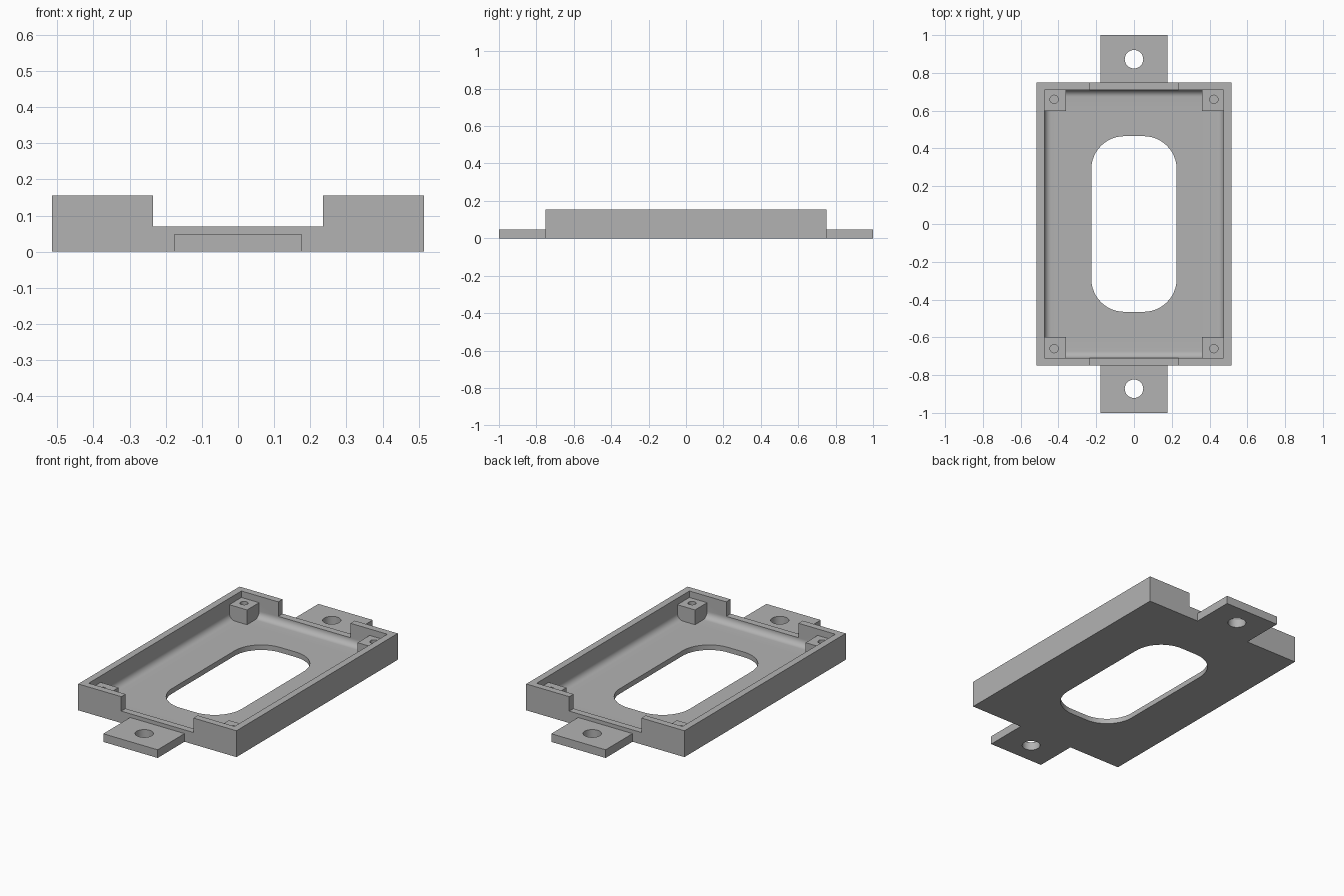
import bpy
import bmesh
import math

default = bpy.data.objects.get("Cube")
if default:
    bpy.data.objects.remove(default, do_unlink=True)

grey = bpy.data.materials.new("plain grey")
grey.use_nodes = True
colour = (0.45, 0.45, 0.45, 1)
grey.diffuse_color = colour
grey.node_tree.nodes["Principled BSDF"].inputs["Base Color"].default_value = colour

# Main sizes
HALF_X, HALF_Y, HEIGHT = 0.515, 0.75, 0.155
WALL, FLOOR, FILLET = 0.04, 0.03, 0.037
SIGNS = (-1, 1)


def make(name, bm):
    bmesh.ops.recalc_face_normals(bm, faces=bm.faces)
    mesh = bpy.data.meshes.new(name)
    bm.to_mesh(mesh)
    bm.free()
    mesh.materials.append(grey)
    obj = bpy.data.objects.new(name, mesh)
    bpy.context.collection.objects.link(obj)
    return obj


def prism(bm, outline, z0, z1):
    """Extrude a closed outline between two heights."""
    face = bm.faces.new([bm.verts.new((x, y, z0)) for x, y in outline])
    top = bmesh.ops.extrude_face_region(bm, geom=[face])["geom"]
    verts = [v for v in top if isinstance(v, bmesh.types.BMVert)]
    bmesh.ops.translate(bm, verts=verts, vec=(0, 0, z1 - z0))


def box(bm, x0, x1, y0, y1, z0, z1):
    prism(bm, [(x0, y0), (x1, y0), (x1, y1), (x0, y1)], z0, z1)


def arc(cx, cy, r, start, end, steps):
    angles = [start + (end - start) * i / steps for i in range(steps + 1)]
    return [(cx + r * math.cos(a), cy + r * math.sin(a)) for a in angles]


def cylinder(bm, cx, cy, r, z0, z1, sides=32):
    prism(bm, arc(cx, cy, r, 0, math.tau, sides)[:-1], z0, z1)


def combine(target, tool, operation):
    """Apply a boolean and discard the tool."""
    tool.hide_render = True
    mod = target.modifiers.new(tool.name, "BOOLEAN")
    mod.operation, mod.solver, mod.object = operation, "EXACT", tool
    bpy.context.view_layer.objects.active = target
    bpy.ops.object.modifier_apply(modifier=mod.name)
    bpy.data.objects.remove(tool, do_unlink=True)


# Outer block
bm = bmesh.new()
box(bm, -HALF_X, HALF_X, -HALF_Y, HALF_Y, 0, HEIGHT)
tray = make("mounting_tray", bm)

# Cavity with a rounded edge around the floor
bm = bmesh.new()
ix, iy = HALF_X - WALL, HALF_Y - WALL
box(bm, -ix, ix, -iy, iy, FLOOR, HEIGHT + 0.1)
low = [e for e in bm.edges if all(v.co.z < FLOOR + 0.01 for v in e.verts)]
bmesh.ops.bevel(bm, geom=low, offset=FILLET, offset_type="OFFSET",
                segments=8, profile=0.5, affect="EDGES")
combine(tray, make("cavity", bm), "DIFFERENCE")

# Corner posts and end tabs
bm = bmesh.new()
for sy in SIGNS:
    for sx in SIGNS:
        xs = sorted((sx * 0.36, sx * (ix + 0.02)))
        ys = sorted((sy * 0.598, sy * (iy + 0.02)))
        box(bm, *xs, *ys, 0.01, 0.117)
combine(tray, make("corner_posts", bm), "UNION")

bm = bmesh.new()
for sy in SIGNS:
    box(bm, -0.177, 0.177, *sorted((sy * 0.725, sy)), 0, 0.048)
combine(tray, make("end_tabs", bm), "UNION")

# Notches through both end walls
bm = bmesh.new()
box(bm, -0.235, 0.235, -0.9, 0.9, 0.07, 0.3)
combine(tray, make("wall_notches", bm), "DIFFERENCE")

# Rounded opening, tab holes and blind screw holes
bm = bmesh.new()
r, outline = 0.175, []
for i, (sx, sy) in enumerate([(1, 1), (-1, 1), (-1, -1), (1, -1)]):
    start = i * math.pi / 2
    outline += arc(sx * (0.226 - r), sy * (0.465 - r), r, start, start + math.pi / 2, 12)
prism(bm, outline, -0.1, 0.2)
for sy in SIGNS:
    cylinder(bm, 0, sy * 0.872, 0.049, -0.1, 0.2)
    for sx in SIGNS:
        cylinder(bm, sx * 0.423, sy * 0.66, 0.022, 0.04, 0.2, 24)
combine(tray, make("holes", bm), "DIFFERENCE")

# Smooth the rounded parts, keep hard edges
bpy.ops.object.select_all(action="DESELECT")
tray.select_set(True)
bpy.context.view_layer.objects.active = tray
bpy.ops.object.shade_smooth_by_angle(angle=math.radians(30))
